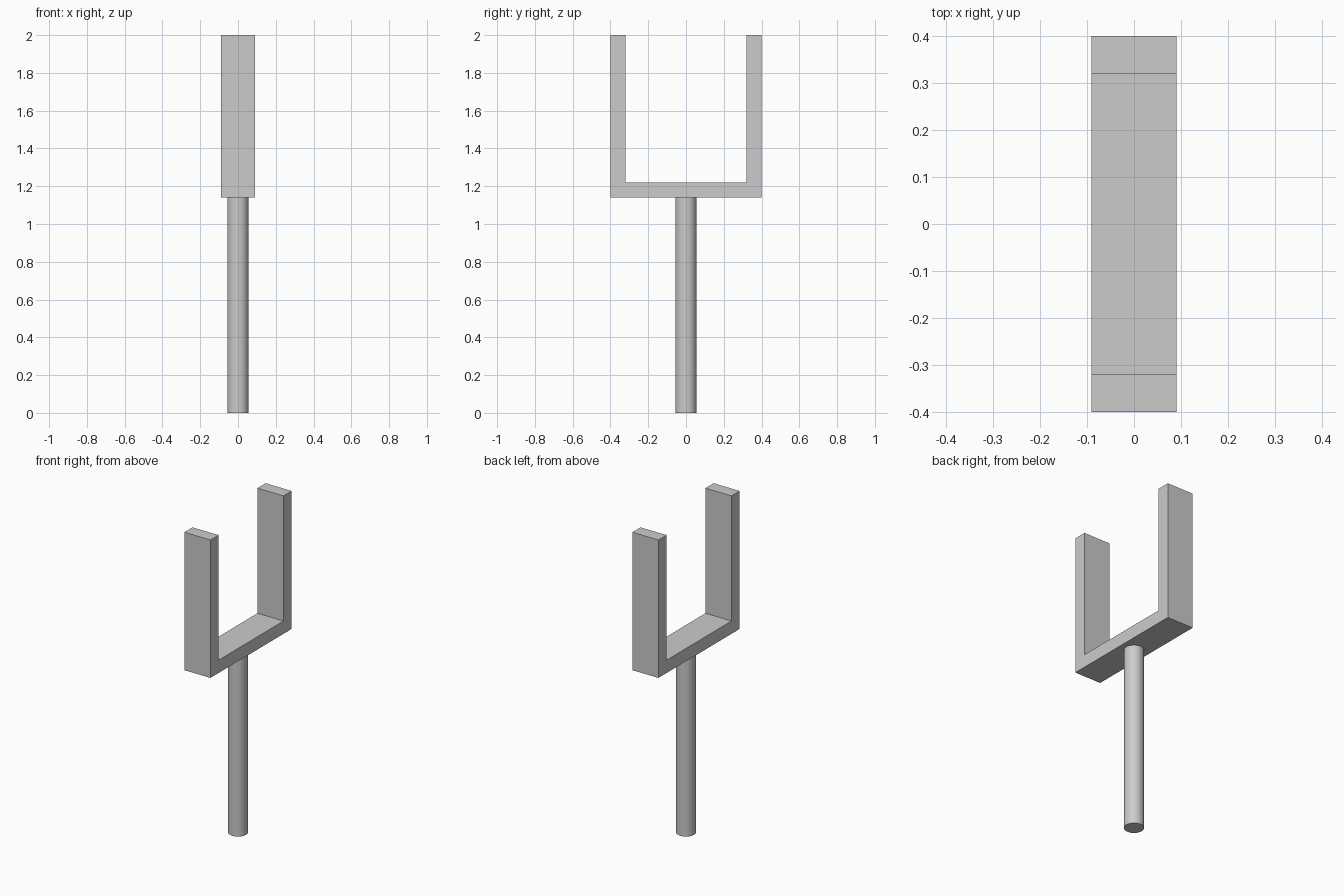
import bpy
import bmesh
import math

cube = bpy.data.objects.get("Cube")
if cube:
    bpy.data.objects.remove(cube, do_unlink=True)

# Plain grey finish shared by both parts
grey = bpy.data.materials.new("light_grey")
grey.use_nodes = True
colour = (0.6, 0.6, 0.6, 1.0)
grey.diffuse_color = colour
grey.node_tree.nodes["Principled BSDF"].inputs["Base Color"].default_value = colour

WIDTH = 0.18            # bracket width along x
HALF_SPAN = 0.40        # half of the bracket span along y
THICK = 0.08            # bracket wall thickness
BASE, TOP = 1.14, 2.0   # bracket bottom and arm tips
POST_RADIUS = 0.056

# Fork bracket: U-shaped profile extruded across x
inner = HALF_SPAN - THICK
half_profile = [(HALF_SPAN, BASE), (HALF_SPAN, TOP), (inner, TOP), (inner, BASE + THICK)]
profile = half_profile + [(-y, z) for y, z in reversed(half_profile)]

bm = bmesh.new()
face = bm.faces.new([bm.verts.new((-WIDTH / 2, y, z)) for y, z in profile])
side = bmesh.ops.extrude_face_region(bm, geom=[face])
moved = [v for v in side["geom"] if isinstance(v, bmesh.types.BMVert)]
bmesh.ops.translate(bm, vec=(WIDTH, 0, 0), verts=moved)
bmesh.ops.recalc_face_normals(bm, faces=bm.faces)
mesh = bpy.data.meshes.new("fork_bracket")
bm.to_mesh(mesh)
bm.free()
mesh.materials.append(grey)
bracket = bpy.data.objects.new("fork_bracket", mesh)
bpy.context.collection.objects.link(bracket)

# Round post from the ground to the underside of the bracket
bpy.ops.mesh.primitive_cylinder_add(
    vertices=48, radius=POST_RADIUS, depth=BASE, location=(0, 0, BASE / 2))
post = bpy.context.object
post.name = "post"
post.data.materials.append(grey)
bpy.ops.object.shade_smooth_by_angle(angle=math.radians(30))
